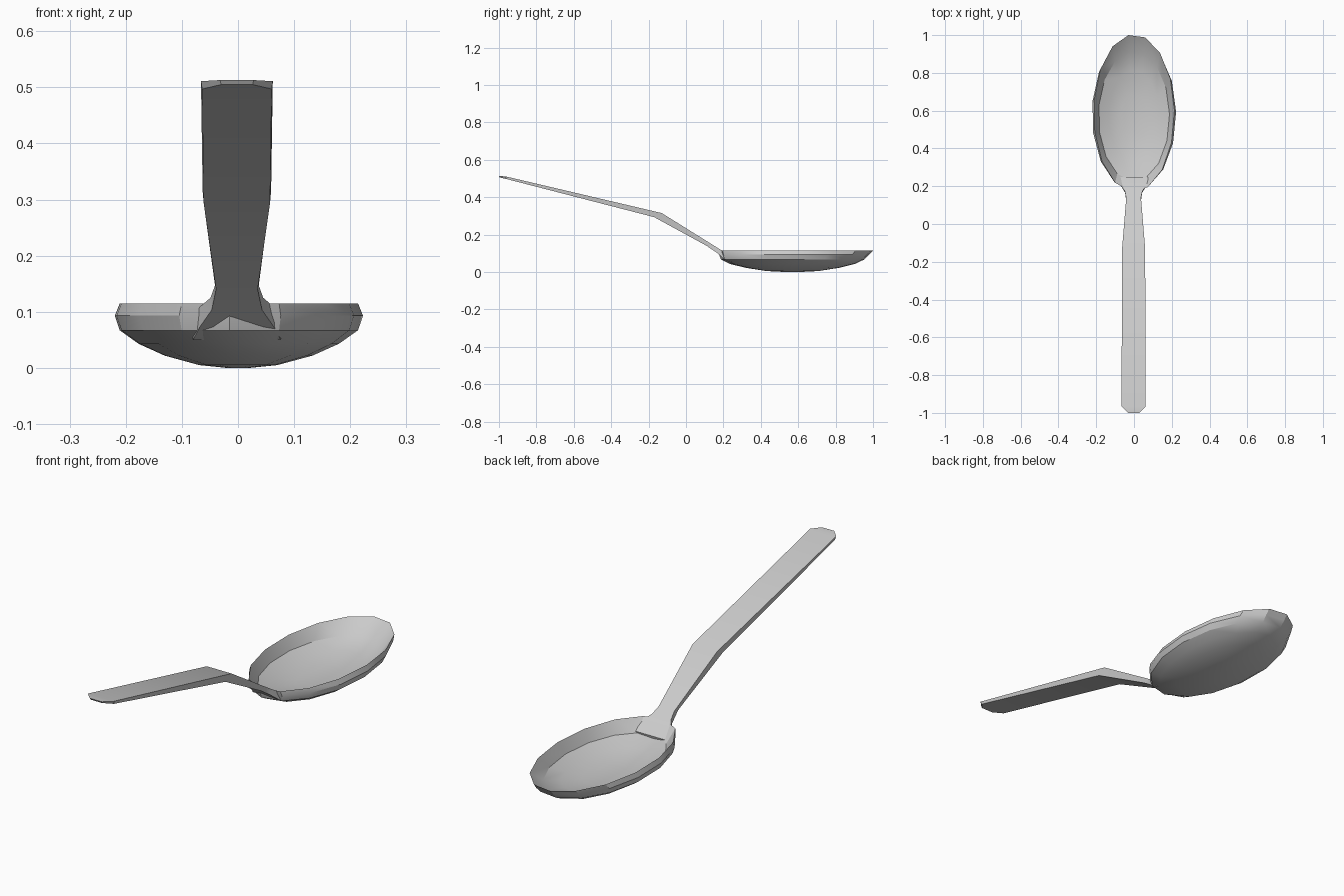
import bpy, bmesh, math

if "Cube" in bpy.data.objects:
    bpy.data.objects.remove(bpy.data.objects["Cube"])


def loft(name, loops, angle):
    """Skin a list of equal-sized vertex loops and cap both ends."""
    bm = bmesh.new()
    rings = [[bm.verts.new(p) for p in loop] for loop in loops]
    n = len(rings[0])
    for a, b in zip(rings, rings[1:]):
        for i in range(n):
            j = (i + 1) % n
            bm.faces.new((a[i], a[j], b[j], b[i]))
    bm.faces.new(rings[0])
    bm.faces.new(rings[-1])
    bmesh.ops.recalc_face_normals(bm, faces=bm.faces)
    mesh = bpy.data.meshes.new(name)
    bm.to_mesh(mesh)
    bm.free()
    obj = bpy.data.objects.new(name, mesh)
    bpy.context.collection.objects.link(obj)
    bpy.ops.object.select_all(action='DESELECT')
    obj.select_set(True)
    bpy.context.view_layer.objects.active = obj
    bpy.ops.object.shade_smooth_by_angle(angle=math.radians(angle))
    return obj


# Bowl: 15-sided oval rings, from the underside over the rim to the inner floor
SIDES = 15


def oval(hx, yc, hy, z):
    angles = [math.radians(-8 + 360 / SIDES * k) for k in range(SIDES)]
    return [(hx * math.sin(a), yc + hy * math.cos(a), z) for a in angles]


bowl_rings = [
    (0.02, 0.57, 0.04, 0.0),
    (0.07, 0.57, 0.14, 0.005), (0.133, 0.57, 0.25, 0.022),
    (0.18, 0.57, 0.337, 0.043), (0.214, 0.572, 0.386, 0.067),
    (0.223, 0.58, 0.404, 0.093), (0.214, 0.587, 0.417, 0.115),
    (0.188, 0.57, 0.345, 0.062), (0.135, 0.57, 0.245, 0.038),
    (0.07, 0.57, 0.13, 0.021),
]
loft("bowl", [oval(*r) for r in bowl_rings], 25)

# Handle: bent flat bar with a clipped tip, flaring into the bowl
# y top, z top, y bottom, z bottom, half width
sections = [
    (-1.0, 0.513, -0.995, 0.505, 0.03),
    (-0.965, 0.511, -0.96, 0.497, 0.064),
    (-0.13, 0.315, -0.17, 0.293, 0.061),
    (0.14, 0.147, 0.11, 0.14, 0.039),
    (0.175, 0.125, 0.165, 0.103, 0.047),
    (0.205, 0.107, 0.20, 0.073, 0.068),
    (0.25, 0.068, 0.245, 0.05, 0.08),
]
loops = []
for yt, zt, yb, zb, w in sections:
    loops.append([(-w - 0.002, yt, zt), (w - 0.002, yt, zt),
                  (w - 0.004, yb, zb), (-w, yb, zb)])
loft("handle", loops, 30)
